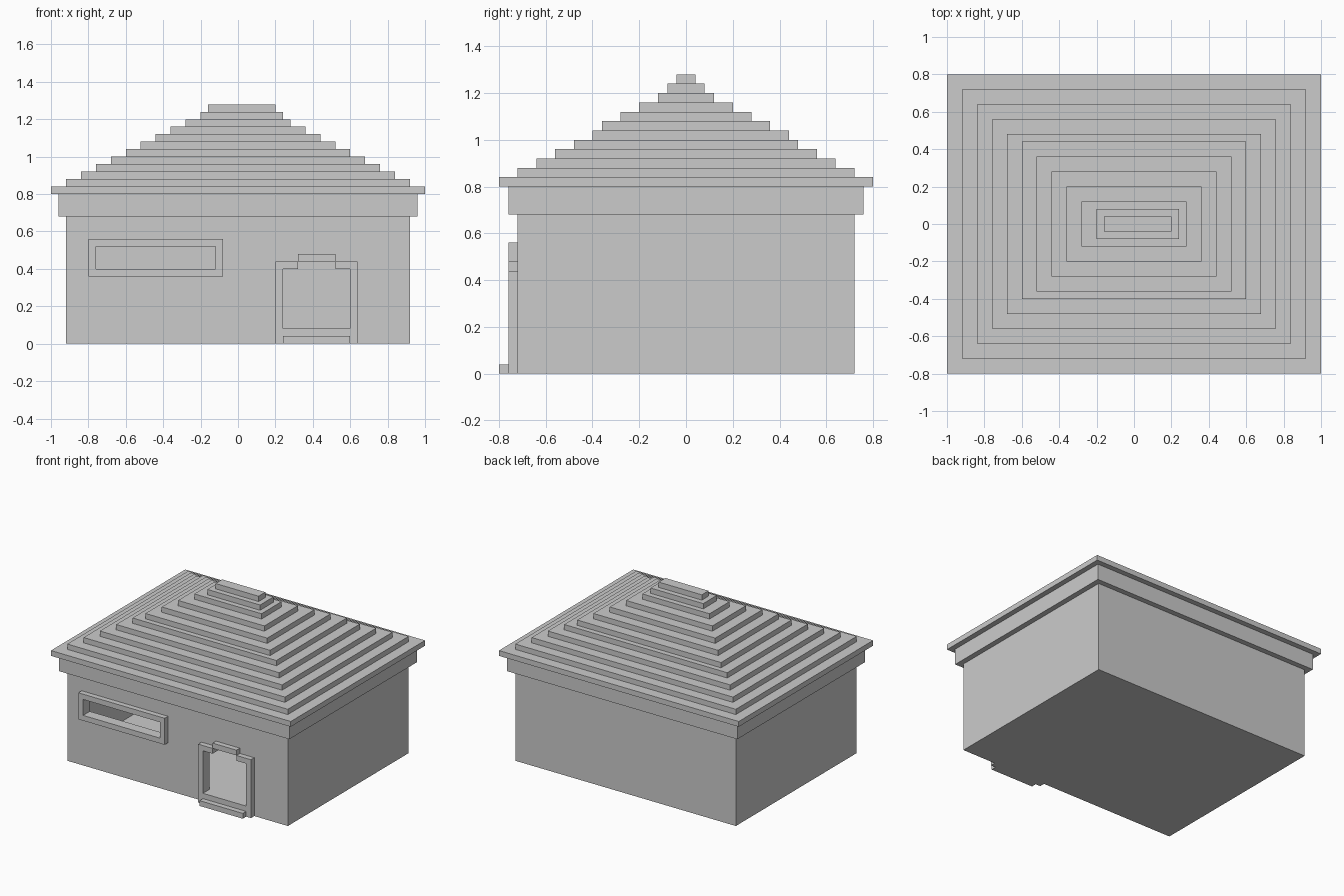
import bpy, bmesh

if "Cube" in bpy.data.objects:
    bpy.data.objects.remove(bpy.data.objects["Cube"])


def prism(name, pts, y0, y1):
    """Extrude an (x, z) outline from y0 to y1."""
    bm = bmesh.new()
    face = bm.faces.new([bm.verts.new((x, y0, z)) for x, z in pts])
    ext = bmesh.ops.extrude_face_region(bm, geom=[face])
    moved = [v for v in ext["geom"] if isinstance(v, bmesh.types.BMVert)]
    bmesh.ops.translate(bm, vec=(0, y1 - y0, 0), verts=moved)
    bmesh.ops.recalc_face_normals(bm, faces=bm.faces)
    mesh = bpy.data.meshes.new(name)
    bm.to_mesh(mesh)
    bm.free()
    obj = bpy.data.objects.new(name, mesh)
    bpy.context.collection.objects.link(obj)
    return obj


def box(name, x0, x1, y0, y1, z0, z1):
    return prism(name, [(x0, z0), (x1, z0), (x1, z1), (x0, z1)], y0, y1)


def cut(obj, *cutters):
    for c in cutters:
        mod = obj.modifiers.new("cut_" + c.name, "BOOLEAN")
        mod.operation = "DIFFERENCE"
        mod.solver = "EXACT"
        mod.object = c
        c.hide_render = True
        c.hide_set(True)


# Main parts
walls = box("walls", -.92, .92, -.72, .72, 0, .68)
eave_band = box("eave_band", -.96, .96, -.76, .76, .68, .80)
window_frame = box("window_frame", -.80, -.08, -.76, -.72, .36, .56)
box("door_step", .24, .60, -.80, -.72, 0, .04)

# Door surround with a stepped arch, closed by a cap block
prism("door_frame", [(.20, 0), (.64, 0), (.64, .44), (.52, .44), (.52, .40),
                     (.60, .40), (.60, .08), (.24, .08), (.24, .40),
                     (.32, .40), (.32, .44), (.20, .44)], -.76, -.72)
box("door_cap", .32, .52, -.76, -.72, .44, .48)

# Hollow room, window and door openings
room = box("room_cutter", -.88, .88, -.68, .68, .08, .90)
window = box("window_cutter", -.76, -.12, -.90, -.50, .40, .52)
door = prism("door_cutter", [(.24, .08), (.60, .08), (.60, .40), (.52, .40),
                             (.52, .44), (.32, .44), (.32, .40), (.24, .40)], -.90, -.50)
cut(walls, room, window, door)
cut(eave_band, room)
cut(window_frame, window)

# Stepped roof: x min, x max, y min, y max of the upper, uneven courses
courses = [(-1 + .08 * i, 1 - .08 * i, -.8 + .08 * i, .8 - .08 * i) for i in range(5)]
courses += [(-.60, .60, -.40, .44)]
courses += [(-.52 + .08 * i, .52 - .08 * i, -.36 + .08 * i, .36 - .08 * i) for i in range(4)]
courses += [(-.20, .24, -.08, .08), (-.16, .20, -.04, .04)]
for i, (x0, x1, y0, y1) in enumerate(courses):
    box(f"roof_course_{i + 1}", x0, x1, y0, y1, .80 + .04 * i, .84 + .04 * i)
